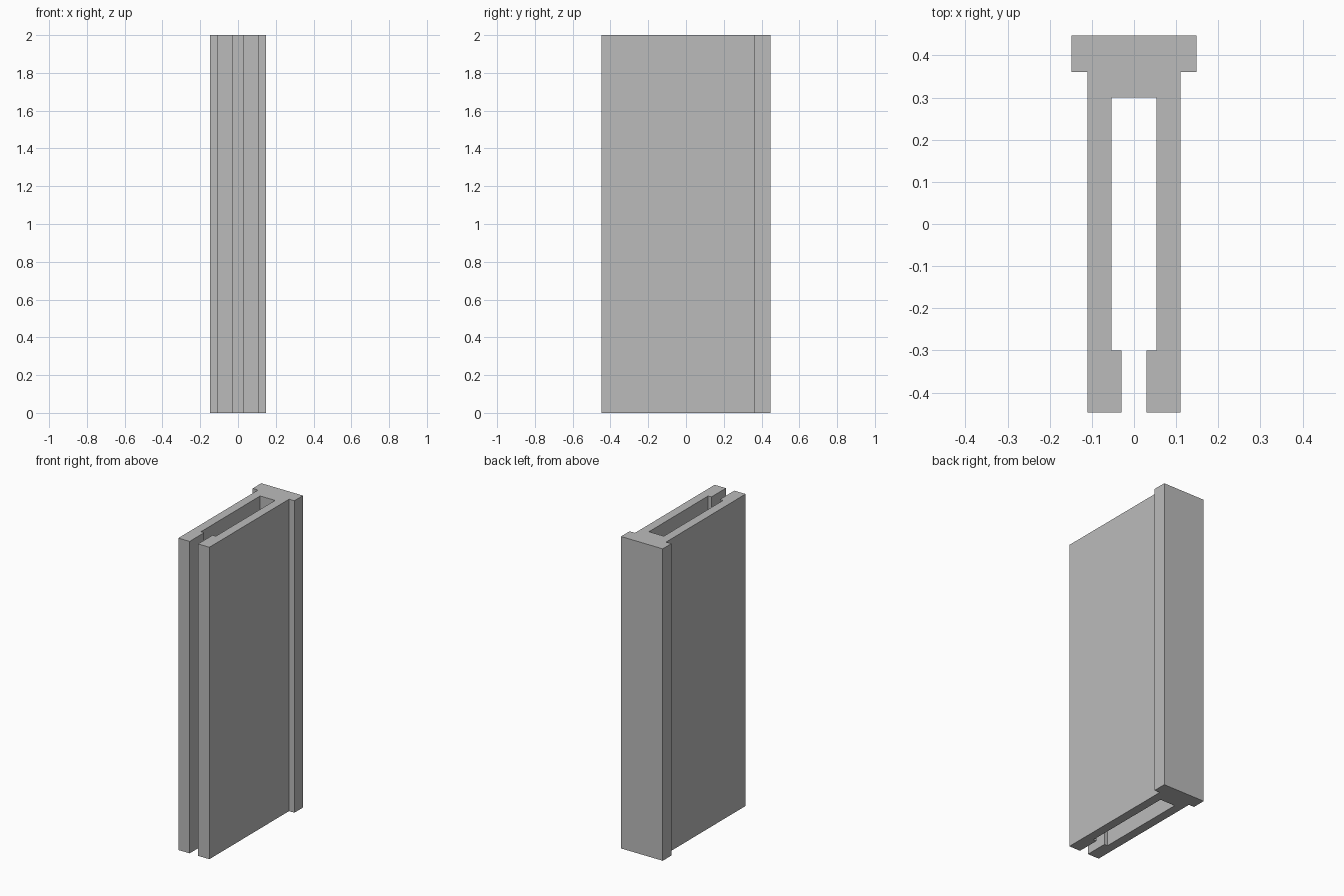
import bpy
import bmesh

cube = bpy.data.objects.get("Cube")
if cube:
    bpy.data.objects.remove(cube, do_unlink=True)

HEIGHT = 2.0

grey = bpy.data.materials.new("plain grey")
grey.use_nodes = True
colour = (0.5, 0.5, 0.5, 1.0)
grey.diffuse_color = colour
grey.node_tree.nodes["Principled BSDF"].inputs["Base Color"].default_value = colour

# Left half of the section, from the slot bottom round to the back flange
half = [(0.053, 0.30), (0.053, -0.30), (0.03, -0.30), (0.03, -0.447),
        (0.11, -0.447), (0.11, 0.36), (0.148, 0.36), (0.148, 0.447)]
section = half + [(-x, y) for x, y in reversed(half)]

# Extrude the mirrored section to full height
bm = bmesh.new()
base = bm.faces.new([bm.verts.new((x, y, 0)) for x, y in section])
result = bmesh.ops.extrude_face_region(bm, geom=[base], use_keep_orig=True)
top = [v for v in result["geom"] if isinstance(v, bmesh.types.BMVert)]
bmesh.ops.translate(bm, verts=top, vec=(0, 0, HEIGHT))
bmesh.ops.recalc_face_normals(bm, faces=bm.faces)

mesh = bpy.data.meshes.new("slotted_channel")
bm.to_mesh(mesh)
bm.free()
mesh.materials.append(grey)
channel = bpy.data.objects.new("slotted_channel", mesh)
bpy.context.collection.objects.link(channel)
